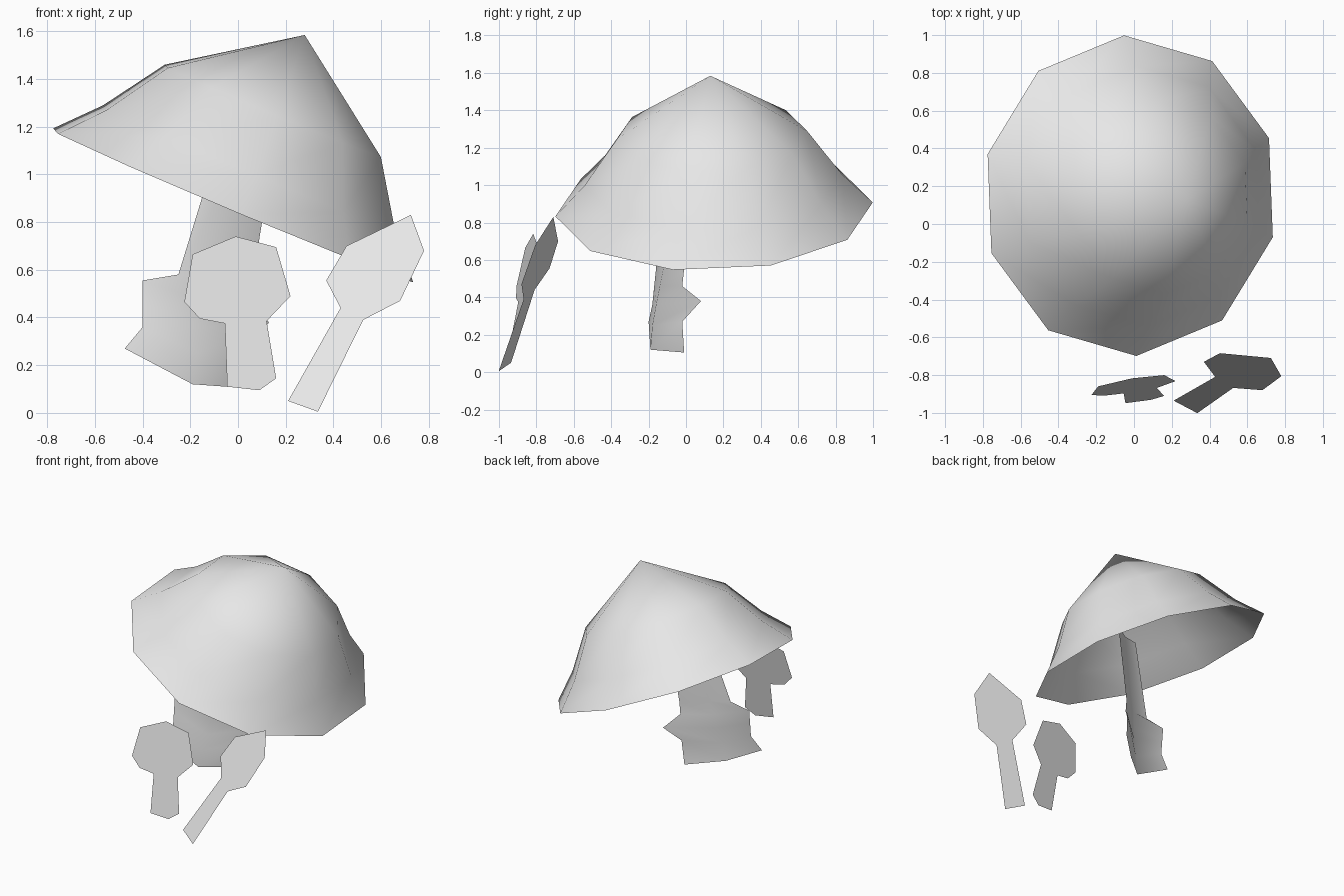
import bpy
import math
from mathutils import Vector

cube = bpy.data.objects.get("Cube")
if cube:
    bpy.data.objects.remove(cube, do_unlink=True)

grey = bpy.data.materials.new("pale_grey")
grey.use_nodes = True
grey.diffuse_color = (0.8, 0.8, 0.8, 1)
grey.node_tree.nodes["Principled BSDF"].inputs["Base Color"].default_value = (0.8, 0.8, 0.8, 1)


def add_part(name, points, faces, smooth=False):
    """Make one mesh object from points and faces."""
    mesh = bpy.data.meshes.new(name)
    mesh.from_pydata(points, [], faces)
    mesh.materials.append(grey)
    for polygon in mesh.polygons:
        polygon.use_smooth = smooth
    mesh.update()
    part = bpy.data.objects.new(name, mesh)
    bpy.context.collection.objects.link(part)
    return part


# Cap: an open ten-sided dome, revolved around a leaning axis
SIDES = 10
center = Vector((-0.02, 0.15, 0.87))
axis = Vector((0.30, -0.02, 0.715)).normalized()
across = Vector((0, 1, 0)).cross(axis).normalized()
along = axis.cross(across)
profile = [(0.85, 0), (0.69, 0.17), (0.51, 0.43)]
points, faces = [], []
for radius, height in profile:
    for side in range(SIDES):
        angle = math.radians(93) + math.tau * side / SIDES
        points.append(center + axis * height
                      + across * radius * math.cos(angle)
                      + along * radius * math.sin(angle))
points.append(center + axis * 0.775)
tip = len(points) - 1
for side in range(SIDES):
    after = (side + 1) % SIDES
    for ring in range(len(profile) - 1):
        low, high = ring * SIDES, (ring + 1) * SIDES
        faces.append((low + side, low + after, high + after, high + side))
    last = (len(profile) - 1) * SIDES
    faces.append((last + side, last + after, tip))
add_part("mushroom_cap", points, faces, smooth=True)

# Stem: a bent sheet with ragged edges, running up inside the cap
left_edge = [(-.475, -.2, .27), (-.4, -.18, .36), (-.4, -.17, .46),
             (-.4, -.16, .555), (-.25, -.16, .58), (-.09, -.09, 1.1)]
front_fold = [(-.19, -.19, .12), (-.17, -.18, .25), (-.14, -.16, .36),
              (-.12, -.14, .46), (-.1, -.12, .56), (.02, -.07, 1.1)]
right_edge = [(.02, -.01, .105), (.05, -.02, .27), (.13, .08, .38),
              (.06, -.02, .46), (.06, -.01, .55), (.15, .01, 1.1)]
rows = len(front_fold)
faces = []
for column in range(2):
    for row in range(rows - 1):
        a = column * rows + row
        b = a + rows
        faces.append((a, b, b + 1, a + 1))
add_part("mushroom_stem", left_edge + front_fold + right_edge, faces, smooth=True)


# Small mushrooms: flat cut-outs lying on leaning planes
def add_cutout(name, outline, offset, slope_x, slope_z):
    points = [(x, offset + slope_x * x + slope_z * z, z) for x, z in outline]
    add_part(name, points, [tuple(reversed(range(len(points))))])


add_cutout("small_mushroom_middle",
           [(-.01, .74), (.16, .695), (.22, .49), (.12, .385), (.16, .145), (.09, .095),
            (-.045, .11), (-.055, .375), (-.16, .395), (-.225, .465), (-.19, .665)],
           -0.9635, 0.153, 0.2)
add_cutout("small_mushroom_left",
           [(.725, .83), (.78, .68), (.68, .47), (.525, .39), (.335, .005),
            (.21, .05), (.43, .44), (.37, .555), (.455, .70)],
           -0.889, -0.343, 0.516)
